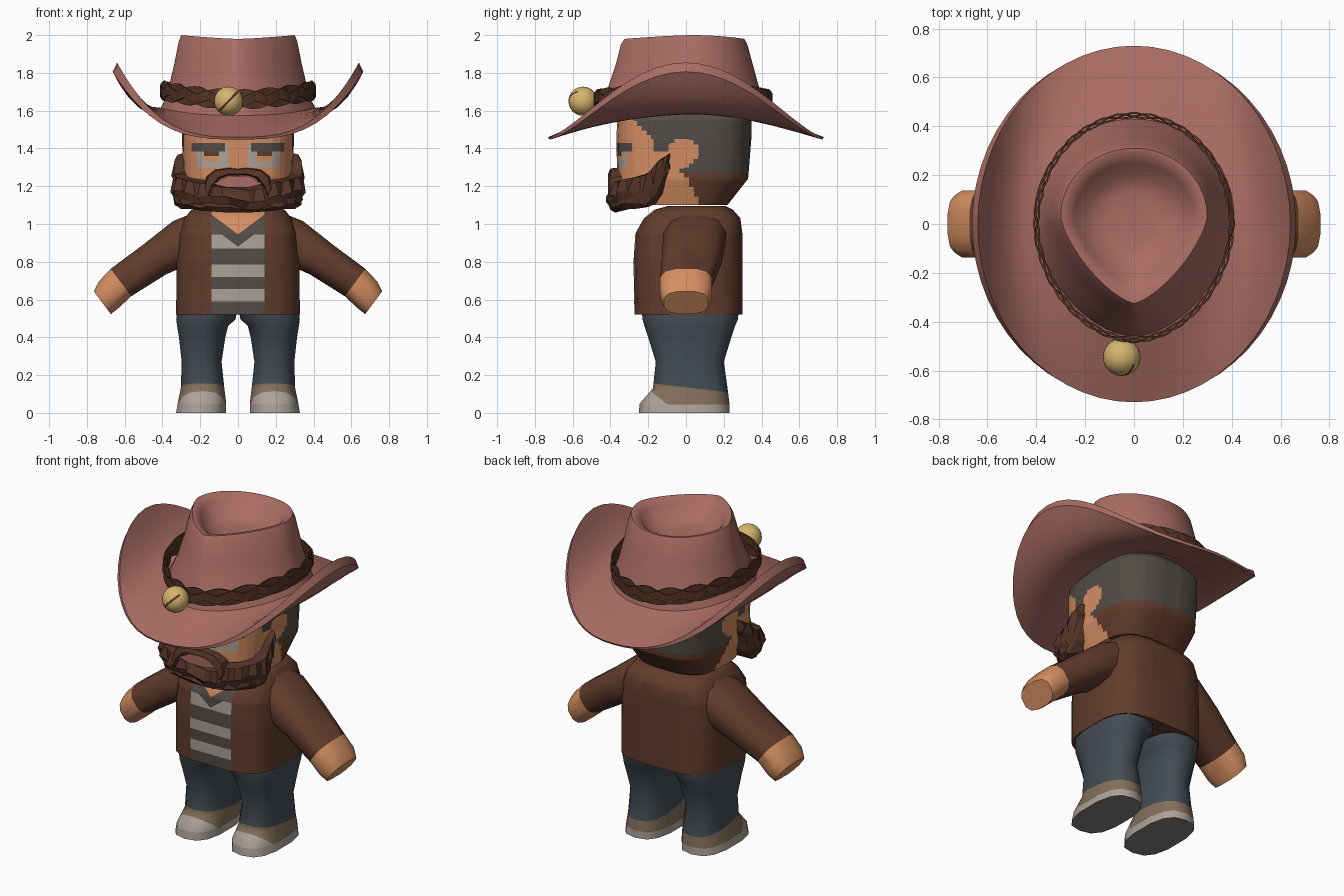
import bpy, bmesh, math, random
from mathutils import Vector as V

if "Cube" in bpy.data.objects:
    bpy.data.objects.remove(bpy.data.objects["Cube"])

random.seed(4)


def mat(name, r, g, b):
    m = bpy.data.materials.new(name)
    m.diffuse_color = [((c / 255 + .055) / 1.055) ** 2.4 for c in (r, g, b)] + [1]
    m.use_nodes = True
    m.node_tree.nodes["Principled BSDF"].inputs["Base Color"].default_value = m.diffuse_color
    return m


SKIN, HAT = mat("skin", 212, 142, 98), mat("dusty_rose", 170, 109, 100)
JACKET, BEARD = mat("jacket_brown", 97, 60, 44), mat("dark_brown", 84, 52, 39)
PANTS, PALE = mat("denim", 68, 76, 83), mat("pale_grey", 172, 162, 153)
TAN, GREY = mat("taupe", 131, 111, 91), mat("charcoal", 82, 76, 70)
GOLD, SOLE = mat("gold", 212, 181, 109), mat("sole_grey", 130, 127, 122)


def loft(rings, closed=False):
    bm = bmesh.new()
    vs = [[bm.verts.new(p) for p in r] for r in rings]
    n = len(rings[0])
    for a, b in zip(vs, vs[1:] + vs[:1] if closed else vs[1:]):
        for i in range(n):
            bm.faces.new((a[i], a[(i + 1) % n], b[(i + 1) % n], b[i]))
    if not closed:
        bm.faces.new(vs[0])
        bm.faces.new(vs[-1])
    return bm


def cut(bm, co, no):
    bmesh.ops.bisect_plane(bm, geom=bm.verts[:] + bm.edges[:] + bm.faces[:],
                           plane_co=co, plane_no=no)


def make(name, bm, mats, rule=None, angle=45):
    bmesh.ops.recalc_face_normals(bm, faces=bm.faces[:])
    if rule:
        for f in bm.faces:
            f.material_index = mats.index(rule(f.calc_center_median(), f.normal))
    me = bpy.data.meshes.new(name)
    bm.to_mesh(me)
    bm.free()
    for m in mats:
        me.materials.append(m)
    ob = bpy.data.objects.new(name, me)
    bpy.context.collection.objects.link(ob)
    if angle:
        bpy.ops.object.select_all(action='DESELECT')
        ob.select_set(True)
        bpy.context.view_layer.objects.active = ob
        bpy.ops.object.shade_smooth_by_angle(angle=math.radians(angle))
    return ob


def spow(v, p):
    return math.copysign(abs(v) ** (2 / p), v)


def oval(c, u, v, p=2.8, n=16):
    # superellipse ring around c with half axes u and v
    out = []
    for i in range(n):
        a = math.tau * (i + .5) / n
        out.append(V(c) + V(u) * spow(math.cos(a), p) + V(v) * spow(math.sin(a), p))
    return out


# Torso with jacket, striped shirt and open collar
rows = [(.52, .33, -.275, .30), (.80, .327, -.28, .30), (.95, .315, -.27, .30),
        (1.03, .285, -.225, .29), (1.075, .25, -.17, .25), (1.095, .18, -.1, .21)]
bm = loft([oval((0, (a + b) / 2, z), (hx, 0, 0), (0, (b - a) / 2, 0), 3.6, 20)
           for z, hx, a, b in rows])
STRIPES = (.59, .655, .72, .785, .87, .945)
for x in (-.14, .14):
    cut(bm, (x, 0, 0), (1, 0, 0))
for z in STRIPES:
    cut(bm, (0, 0, z), (0, 0, 1))
for s in (-1, 1):
    cut(bm, (0, 0, .945), (s * -.75, 0, 1))
    cut(bm, (0, 0, .88), (s * -.75, 0, 1))


def torso_rule(c, n):
    if abs(c.x) > .14 or c.y > -.08:
        return JACKET
    v = c.z - .75 * abs(c.x)
    if v > .945:
        return SKIN
    if v > .88:
        return GREY
    light = any(a < c.z < b for a, b in zip(STRIPES[::2], STRIPES[1::2]))
    return PALE if light else GREY


make("torso", bm, [JACKET, SKIN, GREY, PALE], torso_rule)

# Arms with bare hands, legs with shoes
ARM = [(.18, .98, .10, .15, .05), (.27, .915, .128, .17, .045), (.44, .813, .102, .16, .03),
       (.62, .69, .093, .14, 0), (.685, .625, .09, .14, 0), (.718, .583, .077, .12, 0)]
LEG = [(0, .06, .33, -.25, .23), (.05, .06, .322, -.245, .23), (.13, .07, .305, -.175, .22),
       (.27, .085, .30, -.16, .20), (.40, .065, .315, -.20, .24), (.46, .05, .325, -.22, .26),
       (.495, .01, .33, -.23, .275), (.55, 0, .325, -.235, .28)]


def leg_rule(c, n):
    if n.z < -.9:
        return SOLE
    if c.z < .045 or c.z + .8 * c.y < -.035:
        return PALE
    return TAN if c.z + .12 * c.y < .135 else PANTS


for s, side in ((1, "right"), (-1, "left")):
    bm = loft([oval((s * x, y, z), (s * .6 * h, 0, .8 * h), (0, w, 0), 2.7, 12)
               for x, z, h, w, y in ARM])
    cut(bm, (s * .62, 0, .69), (s * .8, 0, -.6))
    make(side + "_arm", bm, [JACKET, SKIN],
         lambda c, n: SKIN if (abs(c.x) - .62) * .8 - (c.z - .69) * .6 > 0 else JACKET)
    bm = loft([oval((s * (a + b) / 2, (c + d) / 2, z), (s * (b - a) / 2, 0, 0),
                    (0, (d - c) / 2, 0), 2.7, 14) for z, a, b, c, d in LEG])
    cut(bm, (0, 0, .045), (0, 0, 1))
    cut(bm, (0, 0, -.035), (0, .8, 1))
    cut(bm, (0, 0, .135), (0, .12, 1))
    make(side + "_leg", bm, [PANTS, PALE, TAN, SOLE], leg_rule)

# Head, cut into a fine grid for painted hair, ears and eyes
bm = loft([oval((0, (a + b) / 2, z), (hx, 0, 0), (0, (b - a) / 2, 0), 3.1, 32)
           for z, hx, a, b in ((1.10, .25, -.27, .22), (1.24, .292, -.365, .33),
                               (1.45, .297, -.37, .347), (1.55, .297, -.365, .347),
                               (1.61, .25, -.30, .30))])
for i in range(18):
    cut(bm, (0, -.31 + .025 * i, 0), (0, 1, 0))
for i in range(19):
    cut(bm, (0, 0, 1.12 + .025 * i), (0, 0, 1))
for z in (1.30, 1.33, 1.36, 1.385, 1.43):
    cut(bm, (0, 0, z), (0, 0, 1))
for x in (.05, .07, .10, .18, .22, .245):
    cut(bm, (x, 0, 0), (1, 0, 0))
    cut(bm, (-x, 0, 0), (1, 0, 0))


def head_rule(c, n):
    x, y, z = abs(c.x), c.y, c.z
    if y < -.25 and x < .25 and z < 1.5:           # eyes and brows
        if .07 < x < .245 and 1.385 < z < 1.43:
            return GREY
        if .10 < x < .18 and 1.33 < z < 1.385:
            return JACKET if z > 1.36 else SKIN
        return PALE if .05 < x < .22 and 1.30 < z < 1.42 else SKIN
    if math.hypot(y + .02, z - 1.375) < .08:       # ear
        return SKIN
    if z < 1.27:
        return SKIN if y < max(0, 1.25 - z) * .5 else JACKET
    if y < -.17 - max(0, z - 1.45) * 1.1 or (y < -.03 and z < 1.38):
        return SKIN
    return GREY


make("head", bm, [SKIN, GREY, JACKET, PALE], head_rule)

# Faceted beard: x, y, top, bottom of each section from sideburn to chin
BEARD_ROWS = [(.32, -.09, 1.385, 1.30), (.335, -.15, 1.345, 1.15), (.34, -.21, 1.28, 1.09),
              (.325, -.28, 1.25, 1.08), (.27, -.345, 1.24, 1.08), (.20, -.38, 1.235, 1.07),
              (.13, -.39, 1.205, 1.065), (.05, -.395, 1.195, 1.06)]
rows = []
for a, b in zip(BEARD_ROWS, BEARD_ROWS[1:]):
    rows += [a, tuple((p + q) / 2 for p, q in zip(a, b))]
rows.append(BEARD_ROWS[-1])


def beard_section(i, s):
    x, y, t, b = rows[i]
    j = (.012, -.012)[i % 2]
    k = random.uniform(-.01, .01)
    m = (t + b) / 2 + 2 * k
    return [V((s * x * .8, y * .85, t)), V((s * x, y, t - .012 + k)),
            V((s * (x * 1.02 + j), y * 1.04 - j, m)), V((s * (x - j), y + j * .7, m - .04)),
            V((s * x * .99, y * 1.01, b + .02 + k)),
            V((s * x * .93, y * .95, b)), V((s * x * .7, y * .75, b + .02))]


order = range(len(rows))
rings = [beard_section(i, 1) for i in order] + [beard_section(i, -1) for i in reversed(order)]
make("beard", loft(rings), [BEARD], angle=0)

# Moustache arch and lips
arch = [(.165, 1.165, .03), (.15, 1.22, .034), (.11, 1.262, .028), (.05, 1.277, .024), (0, 1.274, .02)]
arch += [(-x, z, h) for x, z, h in arch[-2::-1]]
rings = []
for x, z, h in arch:
    k = .5 if abs(x) > .1 else 0
    d = V((math.copysign(k, x) * h, 0, h))
    c = V((x, -.385, z))
    rings.append([c + d + V((0, .05, 0)), c + d * .7 + V((0, -.015, 0)),
                  c - d * .5 + V((0, -.028, 0)), c - d + V((0, .05, 0))])
make("moustache", loft(rings), [BEARD], angle=0)
lip = [V((x, -.402, z)) for x, z in ((-.13, 1.212), (-.06, 1.25), (0, 1.255), (.06, 1.25),
                                     (.13, 1.212), (.06, 1.194), (-.06, 1.194))]
make("lips", loft([lip, [p + V((0, .009, 0)) for p in lip]]), [HAT], angle=0)


# Hat: teardrop crown with a dent, flowing into a curled brim
def teardrop(a, rx, yb, yf, p, yc=.03):
    c, s = math.cos(a), math.sin(a)
    if s >= 0:
        return V((rx * c, yc + (yb - yc) * s, 0))
    return V((rx * spow(c, p), yc + (yf - yc) * abs(s) ** (2 / p), 0))


N = 56
ANG = [math.tau * i / N for i in range(N)]
CROWN = [(1.865, .10, .13, -.09, 1.7), (1.88, .19, .19, -.17, 1.6), (1.95, .245, .25, -.25, 1.5),
         (1.978, .28, .29, -.295, 1.4), (1.98, .30, .31, -.325, 1.4), (1.95, .313, .325, -.345, 1.42),
         (1.85, .337, .352, -.37, 1.5), (1.73, .365, .385, -.41, 1.6), (1.65, .39, .41, -.44, 1.7)]
rings = [[teardrop(a, rx, yb, yf, p) + V((0, 0, z + .02 * math.cos(a) ** 2 * (z > 1.94)))
          for a in ANG] for z, rx, yb, yf, p in CROWN]


def brim(t, under=0):
    ring = []
    for a in ANG:
        c, s = math.cos(a), math.sin(a)
        k = abs(c) ** 3
        p = teardrop(a, .41, .43, -.46, 1.75).lerp(V((.64 * c, .73 * s, 0)), t)
        p.z = 1.615 - (.04 + .115 * t) * (1 - k) + .24 * k * t ** 2.3
        p.z -= under * (.035 - .02 * t * (1 - k))
        p.x += under * .03 * c * t
        ring.append(p)
    return ring


rings += [brim(t) for t in (0, .2, .4, .6, .8, .92, 1)]
rings += [brim(t, 1) for t in (.975, .85, .65, .45, .2, 0)]
rings.append([V((.27 * math.cos(a), .32 * math.sin(a), 1.60)) for a in ANG])
make("hat", loft(rings), [HAT], angle=50)

# Braided hat band made of three thin weaving ribbons
for j in range(3):
    rings = []
    for i in range(90):
        a = math.tau * i / 90
        w = 6 * a + j * math.tau / 3
        p = teardrop(a, .40, .445, -.475, 1.85, 0)
        out = p.normalized()
        p += out * .01 * math.cos(2 * w)
        p.z = 1.66 + .045 * math.cos(a) ** 2 + .028 * math.sin(w)
        rings.append([p + out * u + V((0, 0, v)) for u, v in
                      ((-.004, -.026), (.004, -.026), (.004, .026), (-.004, .026))])
    make("band_strand_%d" % (j + 1), loft(rings, True), [BEARD], angle=30)

# Round bell with a slanted slit
bm = bmesh.new()
bmesh.ops.create_uvsphere(bm, u_segments=24, v_segments=16, radius=.077)
SLIT = V((.72, 0, -.69))
for d in (-.006, .006):
    cut(bm, SLIT * d, SLIT)
bell = make("bell", bm, [GOLD, BEARD],
            lambda c, n: BEARD if abs(c.dot(SLIT)) < .0055 and c.y < -.03 else GOLD)
bell.location = (-.05, -.545, 1.65)
